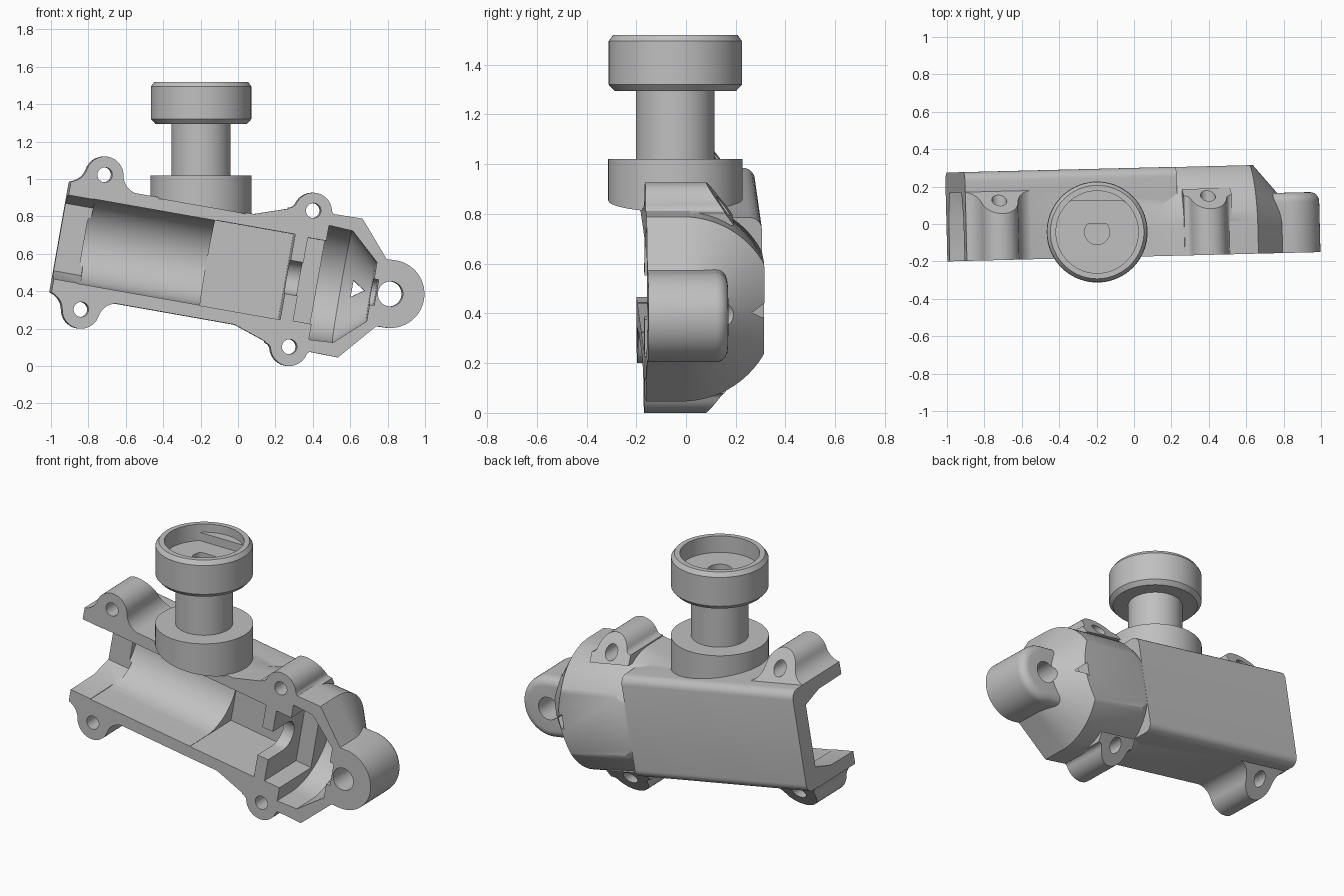
import bpy, bmesh, math
from mathutils import Matrix

cube = bpy.data.objects.get("Cube")
if cube:
    bpy.data.objects.remove(cube)

grey = bpy.data.materials.new("plain grey")
grey.use_nodes = True
GREY = (0.527, 0.527, 0.527, 1)
grey.diffuse_color = GREY
grey.node_tree.nodes["Principled BSDF"].inputs["Base Color"].default_value = GREY

# The casing is built along its own axis (u along, v across) and tilted at the end
TILT = (Matrix.Rotation(math.radians(1.43), 4, 'Z') @ Matrix.Translation((-0.95, 0, 0.69))
        @ Matrix.Rotation(math.radians(10), 4, 'Y'))
FRONT, BACK = -0.175, 0.30


def sweep(name, rings, soften=None):
    """Skin equal-length rings, cap both ends, optionally round chosen edges."""
    bm = bmesh.new()
    rows = [[bm.verts.new(p) for p in ring] for ring in rings]
    n = len(rows[0])
    for a, b in zip(rows, rows[1:]):
        for i in range(n):
            j = (i + 1) % n
            bm.faces.new((a[i], a[j], b[j], b[i]))
    bm.faces.new(rows[0])
    bm.faces.new(rows[-1])
    bmesh.ops.remove_doubles(bm, verts=bm.verts, dist=1e-5)
    if soften:
        edges = [e for e in bm.edges if soften(e.verts[0].co, e.verts[1].co)]
        bmesh.ops.bevel(bm, geom=edges, offset=0.05, segments=6, profile=0.5, affect='EDGES')
    bmesh.ops.recalc_face_normals(bm, faces=bm.faces)
    mesh = bpy.data.meshes.new(name)
    bm.to_mesh(mesh)
    bm.free()
    mesh.materials.append(grey)
    obj = bpy.data.objects.new(name, mesh)
    bpy.context.collection.objects.link(obj)
    return obj


def prism(name, outline, y0, y1, soften=None):
    """Extrude a (u, v) outline from y0 to y1; y1 may depend on v."""
    back = y1 if callable(y1) else (lambda v: y1)
    return sweep(name, [[(u, y0, v) for u, v in outline],
                        [(u, back(v), v) for u, v in outline]], soften)


def box(name, u0, u1, half, y0, y1, soften=None):
    return prism(name, [(u0, -half), (u1, -half), (u1, half), (u0, half)], y0, y1, soften)


def barrel(name, profile, cy, front):
    """Half-round section with straight sides running out to the front."""
    rings = []
    for u, r in profile:
        turns = [math.pi * k / 40 for k in range(41)]
        ring = [(u, cy + r * math.sin(a), r * math.cos(a)) for a in turns]
        rings.append([(u, front, r)] + ring + [(u, front, -r)])
    return sweep(name, rings)


def arc(cx, cy, r, a0, a1, n=20):
    return [(cx + r * math.cos(a0 + (a1 - a0) * k / n),
             cy + r * math.sin(a0 + (a1 - a0) * k / n)) for k in range(n + 1)]


def ear(name, u, v, edge, fillet, side, front):
    """Screw boss with concave fillets running into the casing wall."""
    r, h = 0.1, v - edge
    d = math.sqrt((r + fillet) ** 2 - (fillet - h) ** 2)
    t = math.atan2(fillet - h, d)
    right = arc(d, fillet, fillet, -math.pi / 2, -math.pi + t, 8)
    top = arc(0, h, r, t, math.pi - t)
    left = [(-x, y) for x, y in reversed(right)]
    pts = [(d, -0.05)] + right + top[1:-1] + left + [(-d, -0.05)]
    outline = [(u + x, side * (edge + y)) for x, y in pts]
    return prism(name, outline, front, lambda w: 0.2 - 0.72 * (abs(w) - 0.29))


def combine(target, tool, operation):
    """Join or cut, keeping the first solver result that is a closed solid."""
    for solver in ('MANIFOLD', 'EXACT'):
        mod = target.modifiers.new(operation, 'BOOLEAN')
        mod.operation, mod.solver, mod.object = operation, solver, tool
        graph = bpy.context.evaluated_depsgraph_get()
        mesh = bpy.data.meshes.new_from_object(target.evaluated_get(graph))
        target.modifiers.remove(mod)
        bm = bmesh.new()
        bm.from_mesh(mesh)
        solid = all(e.is_manifold for e in bm.edges) and bm.calc_volume() > 0.02
        bm.free()
        if solid:
            target.data = mesh
            break
    bpy.data.objects.remove(tool)


# Long rear casing with rounded back edges
casing = box("casing", -0.06, 1.15, 0.3, -0.24, BACK,
             lambda a, b: min(a.y, b.y) > 0.29 and abs(a.x - b.x) > 0.5)

# Swollen head with a flattened back
head = barrel("head", [(0.95, 0.285), (1.2, 0.37), (1.57, 0.377), (1.74, 0.18), (1.76, 0.16)],
              -0.03, -0.26)
combine(head, box("head_trim", -0.5, 2.5, 1, BACK - 0.001, 0.6), 'DIFFERENCE')

# Mounting lug and screw ears
lug = [(1.6, -0.18)] + arc(1.787, 0.006, 0.182, -math.pi / 2, math.pi / 2, 32) + [(1.6, 0.18)]
solids = [head, prism("lug", lug, -0.23, 0.147, lambda a, b: min(a.y, b.y) > 0.14)]
for side, label in ((1, "upper"), (-1, "lower")):
    solids.append(ear(label + "_rear_ear", 0.172, 0.366, 0.298, 0.1, side, -0.22))
    solids.append(ear(label + "_head_ear", 1.304, 0.369, 0.368, 0.035, side, -0.21))
for part in solids:
    combine(casing, part, 'UNION')

# Flat front and left end, hollows, shaft slots and screw holes
lip = [(-0.3, 0.229), (0.05, 0.225), (0.19, 0.183)]
lip += [(y, -v) for y, v in reversed(lip)]
cutters = [
    box("front_trim", -0.5, 2.5, 1, -0.6, FRONT),
    box("end_trim", -0.4, 0, 0.9, -0.7, 0.7),
    sweep("rear_opening", [[(u, y, v) for y, v in lip] for u in (-0.1, 0.15)]),
    barrel("trough", [(0.133, 0.23), (0.81, 0.23)], 0, -0.31),
    box("square_bay", 0.80, 1.23, 0.232, -0.32, 0.235),
    barrel("shaft_slot", [(1.2, 0.09), (1.33, 0.09)], -0.03, -0.33),
    box("head_pocket", 1.3, 1.42, 0.226, -0.34, 0.14),
    barrel("head_hollow", [(1.4, 0.31), (1.53, 0.303), (1.687, 0.16)], -0.03, -0.35),
    barrel("nose_slot", [(1.65, 0.07), (1.712, 0.07)], -0.035, -0.36),
    prism("window", [(1.59, -0.045), (1.655, 0), (1.59, 0.045)], 0.1, 0.5),
]
holes = [(0.172, 0.368, 0.04), (0.172, -0.363, 0.04), (1.304, 0.373, 0.04),
         (1.304, -0.366, 0.04), (1.787, 0.006, 0.067)]
for u, v, r in holes:
    cutters.append(prism("hole", arc(u, v, r, 0, math.tau, 32)[:-1], -0.4, 0.5))
for part in cutters:
    combine(casing, part, 'DIFFERENCE')
casing.data.transform(TILT)


# Upright stem: slanted collar, neck and cupped cap with a D-shaped bore
def disc(r, z, clip=1, slope=0):
    pts = arc(0, 0, r, 0, math.tau, 72)[:-1]
    return [(x, min(y, clip), z - slope * x) for x, y in pts]


stem = sweep("stem", [
    disc(0.27, 0.855, slope=0.176), disc(0.27, 1.02),
    disc(0.158, 1.02), disc(0.158, 1.295),
    disc(0.245, 1.295), disc(0.268, 1.32), disc(0.268, 1.495), disc(0.25, 1.52),
    disc(0.22, 1.52), disc(0.22, 1.47), disc(0.22, 1.47, 0.165), disc(0.22, 1.42, 0.165),
    disc(0.067, 1.42, 0.045), disc(0.067, 1.2, 0.045),
])
stem.data.transform(Matrix.Translation((-0.197, -0.043, 0)))

for obj in (casing, stem):
    bpy.ops.object.select_all(action='DESELECT')
    obj.select_set(True)
    bpy.context.view_layer.objects.active = obj
    bpy.ops.object.shade_smooth_by_angle(angle=math.radians(30))
